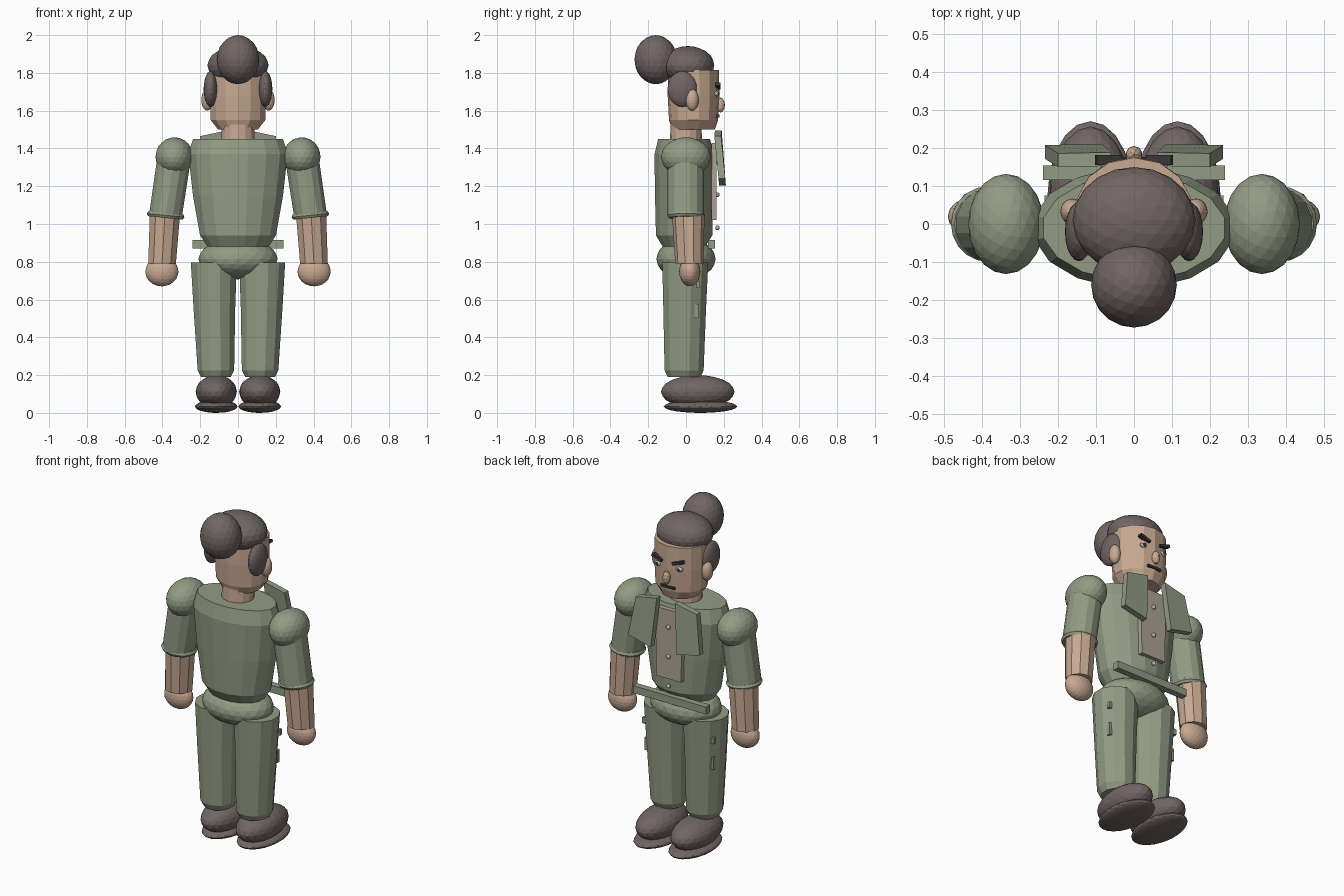
import bpy, bmesh, math
from mathutils import Matrix, Vector

cube = bpy.data.objects.get("Cube")
if cube:
    bpy.data.objects.remove(cube, do_unlink=True)


def material(name, r, g, b):
    m = bpy.data.materials.new(name)
    m.use_nodes = True
    m.diffuse_color = (r, g, b, 1)
    m.node_tree.nodes["Principled BSDF"].inputs["Base Color"].default_value = (r, g, b, 1)
    return m


GREEN = material("olive_cloth", .29, .33, .235)
SKIN = material("skin", .58, .40, .29)
BROWN = material("dark_brown", .165, .132, .128)
SHIRT = material("beige_shirt", .42, .37, .31)
WHITE = material("off_white", .62, .62, .58)
DARK = material("near_black", .045, .038, .04)


def finish(name, bm, mat):
    bmesh.ops.recalc_face_normals(bm, faces=bm.faces)
    mesh = bpy.data.meshes.new(name)
    bm.to_mesh(mesh)
    bm.free()
    mesh.materials.append(mat)
    ob = bpy.data.objects.new(name, mesh)
    bpy.context.collection.objects.link(ob)
    return ob


def ball(name, mat, centre, radii, detail=3):
    bm = bmesh.new()
    bmesh.ops.create_icosphere(bm, subdivisions=detail, radius=1)
    bmesh.ops.transform(bm, verts=bm.verts,
                        matrix=Matrix.Translation(centre) @ Matrix.Diagonal((*radii, 1)))
    return finish(name, bm, mat)


def box(name, mat, centre, size, tilt=0):
    bm = bmesh.new()
    bmesh.ops.create_cube(bm, size=1)
    bmesh.ops.transform(bm, verts=bm.verts, matrix=Matrix.Translation(centre)
                        @ Matrix.Rotation(tilt, 4, 'Y') @ Matrix.Diagonal((*size, 1)))
    return finish(name, bm, mat)


def loft(name, mat, rings, sides):
    """Stack of elliptical rings: centre x, centre y, z, radius x, radius y."""
    bm = bmesh.new()
    loops = []
    for cx, cy, z, rx, ry in rings:
        angles = [math.tau * (i + .5) / sides for i in range(sides)]
        loops.append([bm.verts.new((cx + rx * math.cos(a), cy + ry * math.sin(a), z))
                      for a in angles])
    for low, high in zip(loops, loops[1:]):
        for i in range(sides):
            j = (i + 1) % sides
            bm.faces.new((low[i], low[j], high[j], high[i]))
    bm.faces.new(loops[0])
    bm.faces.new(loops[-1])
    return finish(name, bm, mat)


def panel(name, mat, corners, thickness):
    """Flat panel from 3D corners, thickened along y."""
    bm = bmesh.new()
    face = bm.faces.new([bm.verts.new(c) for c in corners])
    extruded = bmesh.ops.extrude_face_region(bm, geom=[face])["geom"]
    verts = [v for v in extruded if isinstance(v, bmesh.types.BMVert)]
    bmesh.ops.translate(bm, verts=verts, vec=(0, thickness, 0))
    return finish(name, bm, mat)


def ring(name, mat, centre, radius, tube, tilt, sides=20, segs=6):
    bm = bmesh.new()
    turn = Matrix.Translation(centre) @ Matrix.Rotation(tilt, 4, 'Y')
    grid = []
    for i in range(sides):
        a = math.tau * i / sides
        row = []
        for k in range(segs):
            b = math.tau * k / segs
            r = radius + tube * math.cos(b)
            row.append(bm.verts.new(turn @ Vector(
                (r * math.cos(a), r * math.sin(a), tube * math.sin(b)))))
        grid.append(row)
    for i in range(sides):
        for k in range(segs):
            n, m = (i + 1) % sides, (k + 1) % segs
            bm.faces.new((grid[i][k], grid[n][k], grid[n][m], grid[i][m]))
    return finish(name, bm, mat)


# Trunk
loft("torso", GREEN, [(0, -.01, .88, .165, .115), (0, -.01, .94, .205, .152),
                      (0, -.01, 1.15, .243, .157), (0, -.01, 1.37, .268, .16),
                      (0, -.01, 1.45, .243, .14)], 16)
ball("pelvis", GREEN, (0, 0, .815), (.21, .157, .108))
box("belt", GREEN, (0, .135, .892), (.48, .038, .044))
panel("shirt_front", SHIRT, [(-.08, .135, 1.02), (.08, .135, 1.02),
                             (.09, .135, 1.43), (-.09, .135, 1.43)], .027)
for i in range(3):
    ball(f"button_{i + 1}", WHITE, (0, .166, .98 + .175 * i), (.013, .012, .013), 2)

# Head and hair
loft("neck", SKIN, [(0, 0, 1.42, .092, .085), (0, 0, 1.53, .088, .082)], 14)
loft("head", SKIN, [(0, .04, 1.5, .108, .113), (0, .04, 1.55, .148, .13),
                    (0, .04, 1.68, .153, .137), (0, .04, 1.815, .153, .135)], 14)
ball("hair_cap", BROWN, (0, .01, 1.84), (.162, .14, .102))
ball("hair_bun", BROWN, (0, -.16, 1.87), (.113, .113, .13))
ball("nose", SKIN, (0, .183, 1.63), (.022, .023, .04), 2)
box("mouth", DARK, (0, .169, 1.572), (.09, .016, .014))

# Mirrored parts
for side, s in (("left", 1), ("right", -1)):
    ball(f"{side}_side_hair", BROWN, (s * .145, -.02, 1.715), (.037, .078, .095))
    ball(f"{side}_ear", SKIN, (s * .163, .033, 1.657), (.031, .034, .057))
    ball(f"{side}_eye", WHITE, (s * .07, .161, 1.69), (.022, .014, .014), 2)
    ball(f"{side}_pupil", DARK, (s * .07, .172, 1.69), (.009, .007, .01), 2)
    box(f"{side}_eyebrow", DARK, (s * .067, .169, 1.73), (.07, .026, .016), -s * .3)
    panel(f"{side}_lapel", GREEN, [(s * .06, .153, 1.495), (s * .2, .15, 1.465),
                                   (s * .235, .172, 1.24), (s * .085, .175, 1.205)], .036)

    # Arm
    ball(f"{side}_shoulder", GREEN, (s * .337, 0, 1.355), (.1, .132, .104))
    loft(f"{side}_sleeve", GREEN, [(s * .383, -.002, 1.05, .09, .097),
                                   (s * .338, -.002, 1.35, .092, .096)], 14)
    ring(f"{side}_cuff", GREEN, (s * .383, 0, 1.046), .084, .016, -s * .1)
    loft(f"{side}_forearm", SKIN, [(s * .402, .018, .79, .077, .075),
                                   (s * .387, .012, 1.05, .084, .086)], 10)
    ball(f"{side}_hand", SKIN, (s * .403, .02, .748), (.088, .056, .078))

    # Leg and shoe
    loft(f"{side}_leg", GREEN, [(s * .117, -.01, .19, .082, .09), (s * .117, -.01, .225, .1, .107),
                                (s * .125, -.007, .55, .114, .117),
                                (s * .128, -.004, .795, .126, .126)], 12)
    box(f"{side}_pocket_tab", GREEN, (s * .226, .065, .68), (.02, .02, .035))
    box(f"{side}_pocket_seam", GREEN, (s * .217, .055, .54), (.02, .02, .075))
    ball(f"{side}_shoe", BROWN, (s * .115, .062, .112), (.109, .195, .088))
    ball(f"{side}_sole", BROWN, (s * .115, .076, .038), (.113, .195, .034))
    bpy.data.objects[f"{side}_sole"].location.z = -.004
